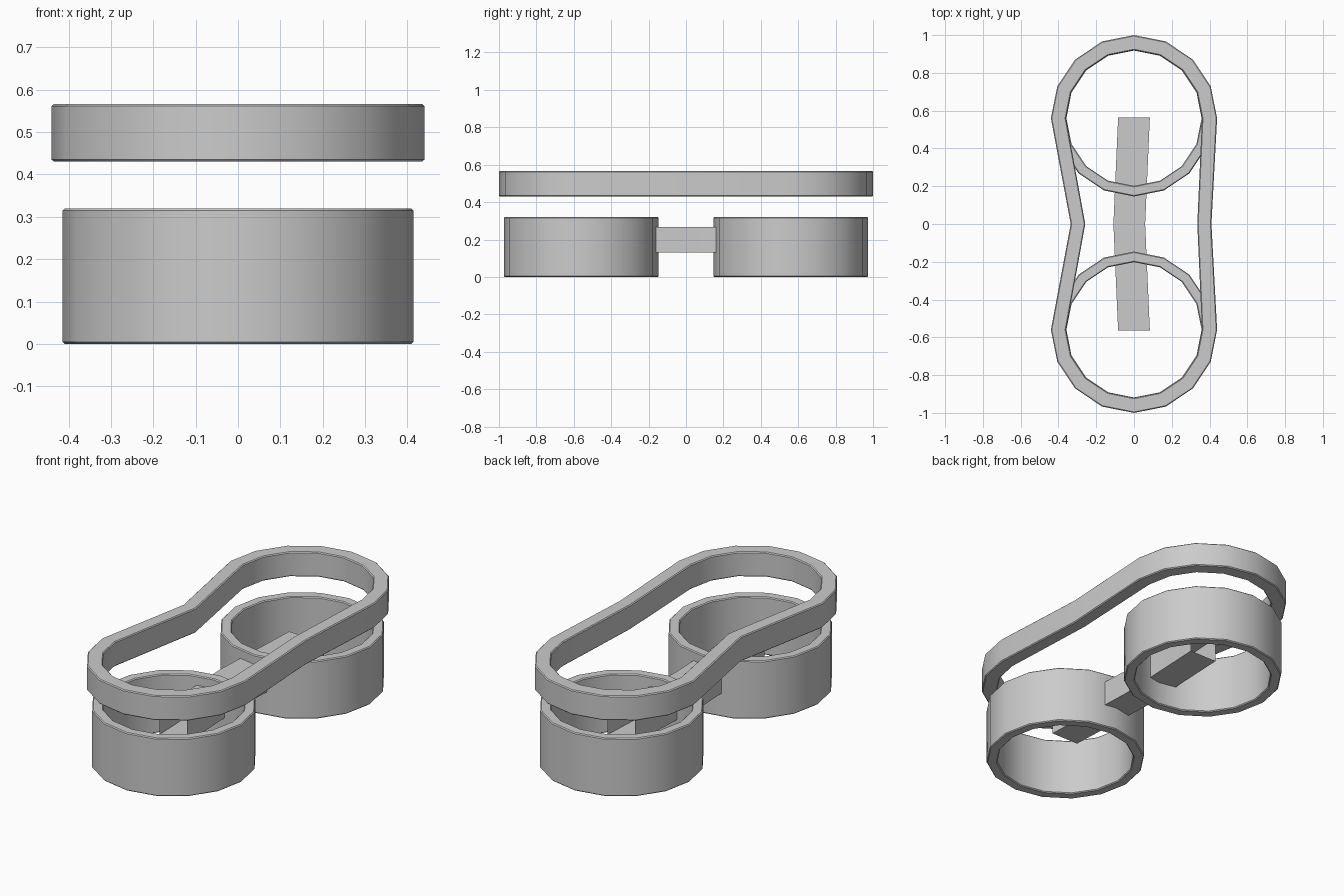
import bpy, bmesh, math

if "Cube" in bpy.data.objects:
    bpy.data.objects.remove(bpy.data.objects["Cube"])

grey = bpy.data.materials.new("plain grey")
grey.diffuse_color = (0.6, 0.6, 0.6, 1)
grey.use_nodes = True
grey.node_tree.nodes["Principled BSDF"].inputs["Base Color"].default_value = grey.diffuse_color

CY = 0.56  # distance of each ring centre from the middle


def arc(radius, cy, start, steps):
    """Points on a 16-sided circle, counter-clockwise from step `start`."""
    return [(radius * math.cos(math.tau * (start + i) / 16),
             cy + radius * math.sin(math.tau * (start + i) / 16)) for i in range(steps)]


def finish(name, bm, bevel=0.0):
    bmesh.ops.recalc_face_normals(bm, faces=bm.faces)
    mesh = bpy.data.meshes.new(name)
    bm.to_mesh(mesh)
    bm.free()
    mesh.materials.append(grey)
    obj = bpy.data.objects.new(name, mesh)
    bpy.context.collection.objects.link(obj)
    if bevel:
        mod = obj.modifiers.new("soft edge", 'BEVEL')
        mod.width, mod.segments = bevel, 1
        mod.limit_method, mod.angle_limit = 'ANGLE', math.radians(60)
    bpy.ops.object.select_all(action='DESELECT')
    obj.select_set(True)
    bpy.context.view_layer.objects.active = obj
    bpy.ops.object.shade_smooth_by_angle(angle=math.radians(30))
    return obj


def band(name, outer, inner, z0, z1):
    """Closed wall between two matching outlines."""
    bm = bmesh.new()
    loops = [[bm.verts.new((x, y, z)) for x, y in pts]
             for pts, z in ((outer, z0), (outer, z1), (inner, z1), (inner, z0))]
    n = len(outer)
    for k in range(4):
        a, b = loops[k], loops[(k + 1) % 4]
        for i in range(n):
            j = (i + 1) % n
            bm.faces.new((a[i], a[j], b[j], b[i]))
    return finish(name, bm, 0.005)


# Two round rings
for side, name in ((-1, "front_ring"), (1, "back_ring")):
    band(name, arc(0.414, side * CY, 0, 16), arc(0.358, side * CY, 0, 16), 0.0, 0.32)


# Pinched loop floating above the rings
def loop_outline(radius, left, right):
    return (arc(radius, CY, 0, 9) + [(left, 0)] +
            arc(radius, -CY, 8, 9) + [(right, 0)])


band("upper_loop", loop_outline(0.44, -0.335, 0.41),
     loop_outline(0.36, -0.258, 0.335), 0.43, 0.566)

# Slightly bent square tube joining the rings, open at both ends
bm = bmesh.new()
sections = [[bm.verts.new((cx + dx, y, z)) for dx, z in
             ((-0.084, 0.13), (0.084, 0.13), (0.084, 0.268), (-0.084, 0.268))]
            for cx, y in ((0, -0.565), (-0.025, 0), (0, 0.565))]
for a, b in zip(sections, sections[1:]):
    for i in range(4):
        j = (i + 1) % 4
        bm.faces.new((a[i], a[j], b[j], b[i]))
finish("connecting_bar", bm)
